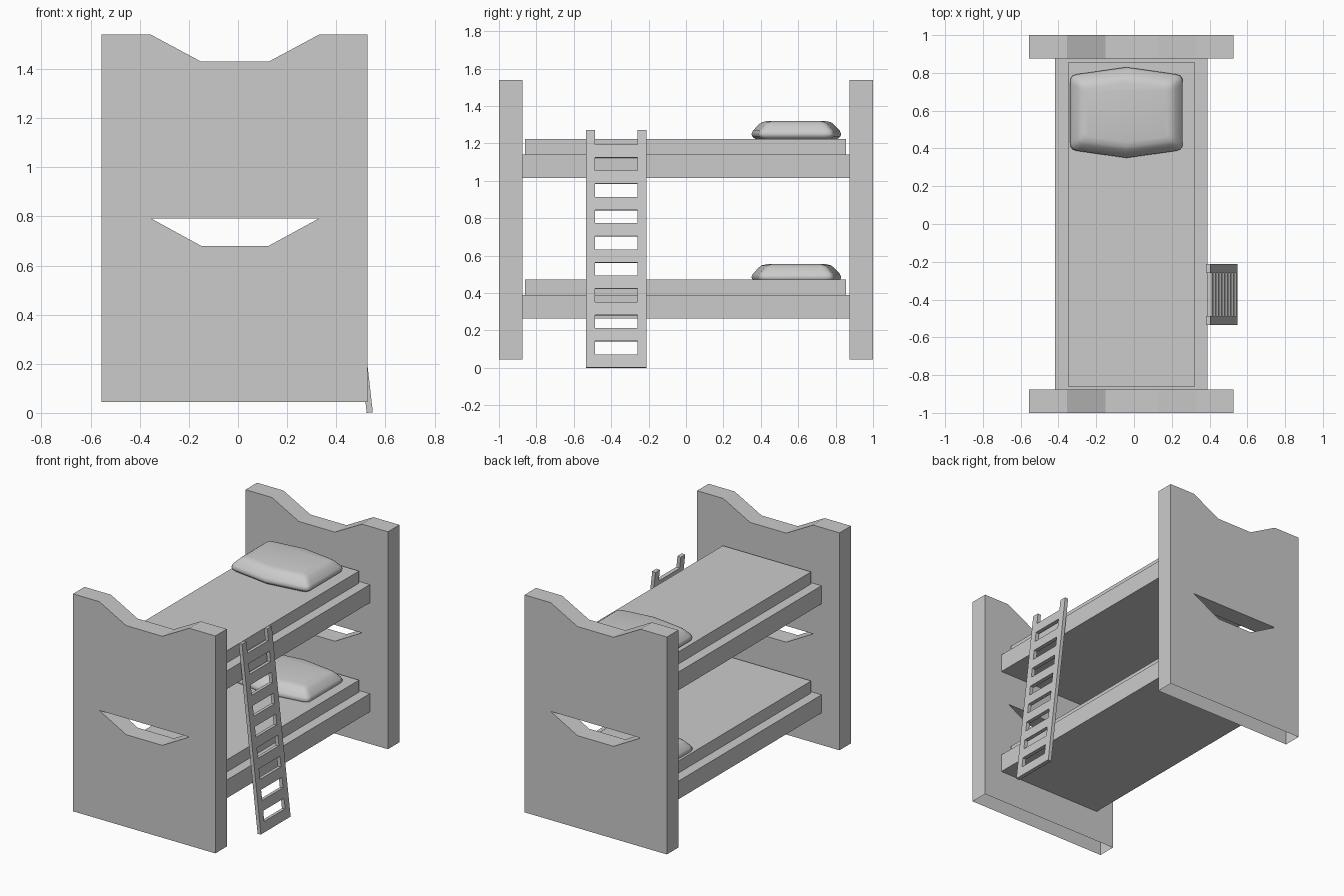
import bpy, bmesh, math
from mathutils import Matrix, Vector

if "Cube" in bpy.data.objects:
    bpy.data.objects.remove(bpy.data.objects["Cube"])


def finish(name, bm):
    me = bpy.data.meshes.new(name)
    bm.to_mesh(me)
    bm.free()
    ob = bpy.data.objects.new(name, me)
    bpy.context.collection.objects.link(ob)
    return ob


def add_box(bm, lo, hi):
    lo, hi = Vector(lo), Vector(hi)
    m = Matrix.Translation((lo + hi) / 2) @ Matrix.Diagonal((*(hi - lo), 1))
    bmesh.ops.create_cube(bm, size=1, matrix=m)


def box(name, lo, hi):
    bm = bmesh.new()
    add_box(bm, lo, hi)
    return finish(name, bm)


def end_board(name, y):
    """Notched board with a matching cut-out and an open underside."""
    outline = [(-0.555, 0.045), (0.528, 0.045), (0.528, 1.54), (0.33, 1.54),
               (0.125, 1.43), (-0.15, 1.43), (-0.355, 1.54), (-0.555, 1.54)]
    hole = [(-0.355, 0.792), (0.33, 0.792), (0.125, 0.68), (-0.15, 0.68)]
    bm = bmesh.new()
    for loop in (outline, hole):
        vs = [bm.verts.new((x, y, z)) for x, z in loop]
        for a, b in zip(vs, vs[1:] + vs[:1]):
            bm.edges.new((a, b))
    bmesh.ops.triangle_fill(bm, edges=bm.edges[:], use_beauty=True, use_dissolve=False)
    ext = bmesh.ops.extrude_face_region(bm, geom=bm.faces[:], use_keep_orig=True)
    moved = [g for g in ext["geom"] if isinstance(g, bmesh.types.BMVert)]
    bmesh.ops.translate(bm, vec=(0, 0.125, 0), verts=moved)
    bmesh.ops.recalc_face_normals(bm, faces=bm.faces[:])
    under = [f for f in bm.faces if all(v.co.z < 0.05 for v in f.verts)]
    bmesh.ops.delete(bm, geom=under, context='FACES_ONLY')
    return finish(name, bm)


def pillow(name, z):
    """Stacked rings of a six-sided, round-cornered outline; z is the underside."""
    quad = [(0.0, 0.24), (0.262, 0.203), (0.285, 0.195), (0.296, 0.18), (0.298, 0.155)]
    half = quad + [(x, -y) for x, y in reversed(quad)]
    outline = half + [(-x, y) for x, y in reversed(half[1:-1])]
    levels = [(0.025, 0.0), (0.006, 0.015), (0.0, 0.03), (0.008, 0.048),
              (0.04, 0.082), (0.055, 0.093), (0.085, 0.1)]   # inset, height
    bm = bmesh.new()
    rings = []
    for d, h in levels:
        sx, sy = 1 - d / 0.298, 1 - d / 0.24
        rings.append([bm.verts.new((-0.04 + x * sx, 0.59 + y * sy, z + h)) for x, y in outline])
    n = len(outline)
    for a, b in zip(rings, rings[1:]):
        for i in range(n):
            j = (i + 1) % n
            bm.faces.new((a[i], a[j], b[j], b[i]))
    bm.faces.new(rings[0])
    bm.faces.new(rings[-1])
    bmesh.ops.recalc_face_normals(bm, faces=bm.faces[:])
    ob = finish(name, bm)
    bpy.ops.object.select_all(action='DESELECT')
    ob.select_set(True)
    bpy.context.view_layer.objects.active = ob
    bpy.ops.object.shade_smooth_by_angle(angle=math.radians(50))
    return ob


# End boards
end_board("foot_board", -1.0)
end_board("head_board", 0.875)

# Two bunks: frame, mattress, pillow
for level, z, pz in (("lower", 0.265, 0.455), ("upper", 1.015, 1.22)):
    box(level + "_frame", (-0.418, -0.88, z), (0.39, 0.88, z + 0.125))
    box(level + "_mattress", (-0.35, -0.86, z + 0.125), (0.322, 0.855, z + 0.208))
    pillow(level + "_pillow", pz)

# Leaning ladder: two rails and nine flush rungs
bm = bmesh.new()
for y in (-0.535, -0.26):
    add_box(bm, (0, y, 0), (0.025, y + 0.048, 1.278))
for i in range(9):
    z = 0.1412 * i
    add_box(bm, (0, -0.487, z), (0.025, -0.26, z + 0.07))
ladder = finish("ladder", bm)
ladder.location = (0.524, 0, 0)
ladder.rotation_euler = (0, -math.atan(0.113), 0)
